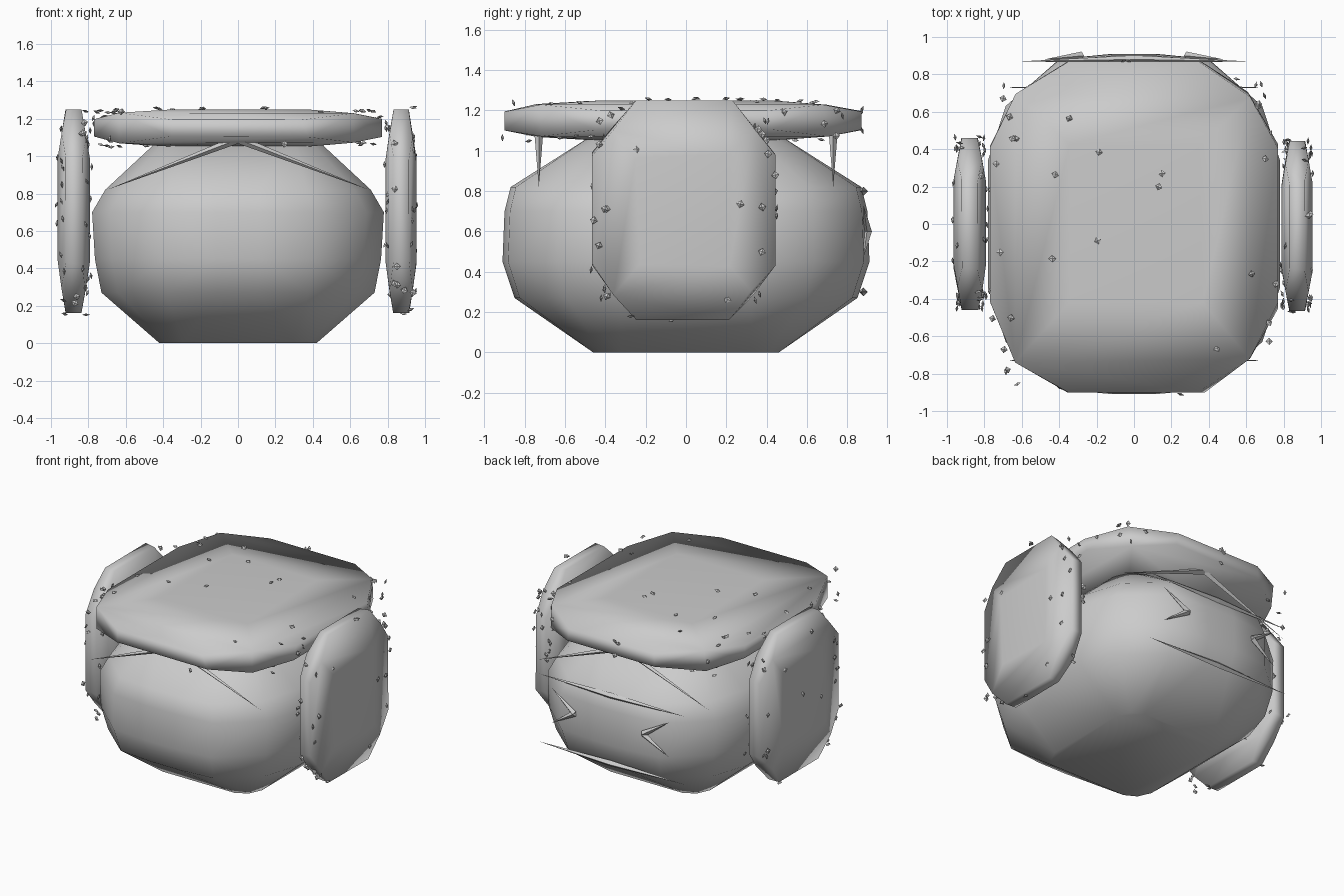
import bpy, bmesh, math, random
from mathutils import Vector, Euler
from mathutils.bvhtree import BVHTree

if "Cube" in bpy.data.objects:
    bpy.data.objects.remove(bpy.data.objects["Cube"])

random.seed(4)


def make_object(name, bm, smooth=False):
    bmesh.ops.recalc_face_normals(bm, faces=bm.faces)
    mesh = bpy.data.meshes.new(name)
    bm.to_mesh(mesh)
    bm.free()
    for p in mesh.polygons:
        p.use_smooth = smooth
    ob = bpy.data.objects.new(name, mesh)
    bpy.context.collection.objects.link(ob)
    return ob


def hull(name, points):
    """Smooth convex stone around the points; returns a search tree of its surface."""
    bm = bmesh.new()
    for p in points:
        bm.verts.new(p)
    bmesh.ops.convex_hull(bm, input=bm.verts)
    loose = [v for v in bm.verts if not v.link_faces]
    bmesh.ops.delete(bm, geom=loose, context='VERTS')
    bmesh.ops.dissolve_limit(bm, angle_limit=math.radians(1), verts=bm.verts, edges=bm.edges)
    tree = BVHTree.FromBMesh(bm)
    make_object(name, bm, True)
    return tree


def chamfered(center, half, face, corner, jitter):
    """Six shrunken faces plus eight pulled-in corners."""
    pts = []
    for s in [(a, b, c) for a in (-1, 1) for b in (-1, 1) for c in (-1, 1)]:
        for axis in range(4):
            k = [corner] * 3 if axis == 3 else [1 if i == axis else face for i in range(3)]
            p = [s[i] * (k[i] + (0 if i == axis else random.uniform(-jitter, jitter)))
                 for i in range(3)]
            pts.append([center[i] + half[i] * p[i] for i in range(3)])
    return pts


def shard_set(name, paths, r):
    """Thin spikes running from a thick root to a pointed tip."""
    bm = bmesh.new()
    for root, tip in paths:
        root, tip = Vector(root), Vector(tip)
        d = (tip - root).normalized()
        side = Vector((0, 1, 0))
        up = d.cross(side).normalized()
        ring = [bm.verts.new(root + o * r) for o in (side, up, -side, -up)]
        end = bm.verts.new(tip)
        bm.faces.new(ring)
        for i in range(4):
            bm.faces.new((ring[i], ring[(i + 1) % 4], end))
    make_object(name, bm)


def flakes(name, center, half, count, tree):
    """Small diamond chips lying close to the surface of a slab."""
    bm = bmesh.new()
    areas = [half[1] * half[2], half[0] * half[2], half[0] * half[1]]
    for _ in range(count):
        axis = random.choices(range(3), areas)[0]
        k = [random.uniform(-0.9, 0.9) for _ in range(3)]
        k[axis] = random.choice((-1, 1))
        if random.random() < 0.65:
            k[(axis + 1) % 3] = random.choice((-1, 1)) * random.uniform(0.8, 1)
        c = Vector([center[i] + half[i] * k[i] for i in range(3)])
        near = tree.find_nearest(c)[0]
        c = c.lerp(near, random.uniform(0.4, 1))
        size = [0.02] * 3
        size[axis] = 0.008
        turn = Euler([random.uniform(-0.4, 0.4) for _ in range(3)]).to_matrix()
        ends = []
        for i in range(3):
            o = Vector((0, 0, 0))
            o[i] = size[i]
            o = turn @ o
            ends.append((bm.verts.new(c + o), bm.verts.new(c - o)))
        for a in ends[0]:
            for b in ends[1]:
                for e in ends[2]:
                    bm.faces.new((a, b, e))
    make_object(name, bm)


# Main boulder from stacked rounded rings: z, half width, half depth
rings = [(0, 0.42, 0.46), (0.27, 0.73, 0.85), (0.45, 0.765, 0.91), (0.7, 0.78, 0.9),
         (0.82, 0.71, 0.87), (1.08, 0.43, 0.46)]
outline = [(1, 0.38), (0.88, 0.7), (0.52, 0.97), (0.15, 1)]
square = [(1, 0.7), (0.9, 0.9), (0.7, 1)]
body = []
for z, w, d in rings:
    for u, v in (square if z in (0, 1.08) else outline):
        for sx in (-1, 1):
            for sy in (-1, 1):
                body.append((sx * u * w, sy * v * d, z))
hull("boulder_body", body)

# Slabs on the top and both sides
slabs = {
    "top_slab": ((0, -0.015, 1.15), (0.77, 0.885, 0.1), 0.47, 0.8),
    "left_slab": ((-0.878, 0, 0.705), (0.086, 0.46, 0.545), 0.5, 0.75),
    "right_slab": ((0.872, -0.01, 0.705), (0.083, 0.455, 0.545), 0.5, 0.75),
}
for name, (c, h, face, corner) in slabs.items():
    tree = hull(name, chamfered(c, h, face, corner, 0.03))
    flakes(name + "_chips", c, [v + 0.018 for v in h], 48, tree)

# Peaked cracks below the top slab, front and back
shard_set("brow_cracks", [((0, y, 1.09), (s * 0.7, y, 0.82))
                          for y in (-0.73, 0.73) for s in (-1, 1)], 0.022)

# Cracks on the back face
back = []
for s in (-1, 1):
    for dz in (-0.13, 0.13):
        back.append(((s * 0.28, 0.9, 0.6), (s * 0.48, 0.88, 0.6 + dz)))
    for z in (0.8, 0.3):
        back.append(((0, 0.88, z), (s * 0.6, 0.87, z)))
shard_set("back_cracks", back, 0.022)
